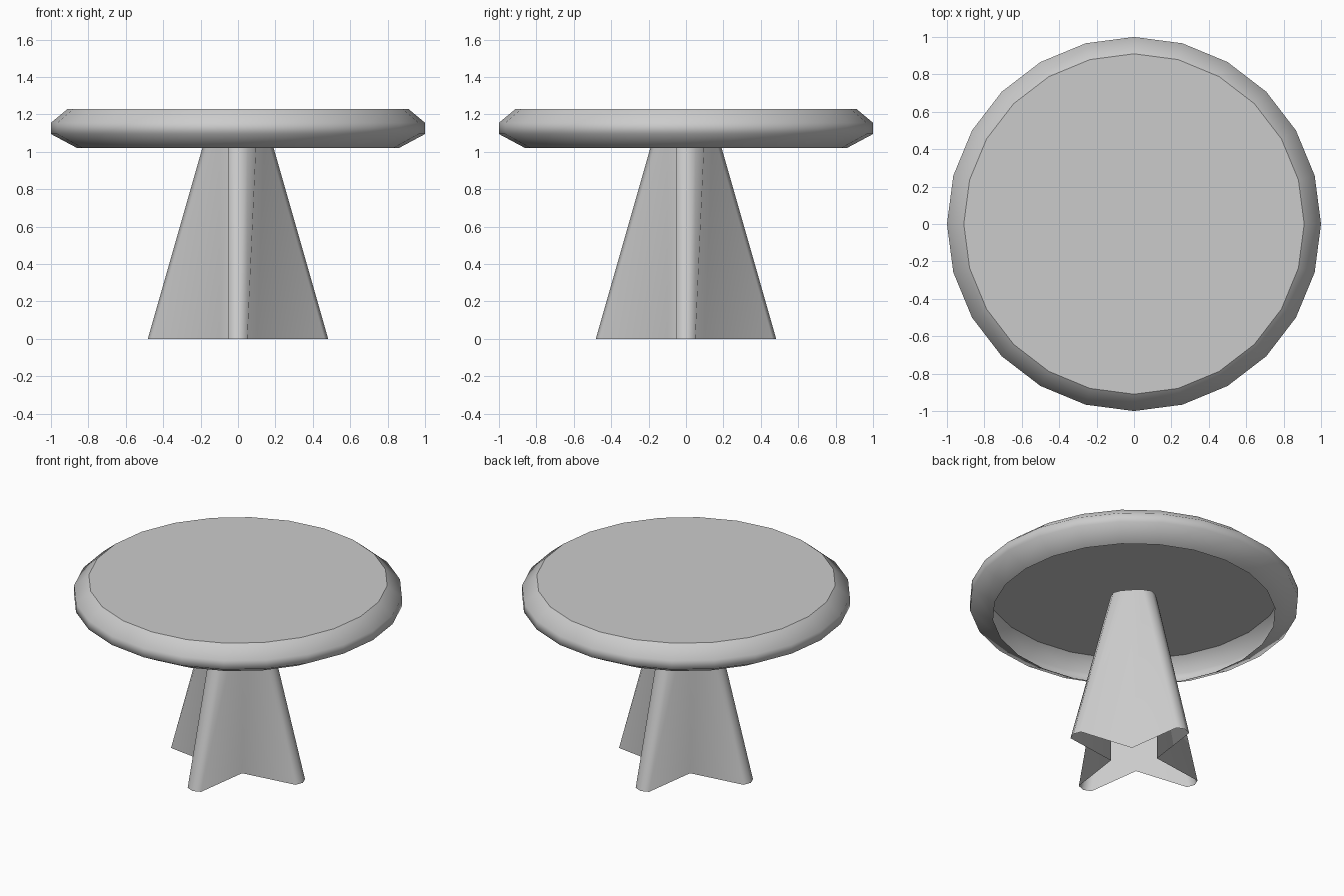
import bpy, bmesh
from math import cos, sin, pi

if "Cube" in bpy.data.objects:
    bpy.data.objects.remove(bpy.data.objects["Cube"])


def ring(bm, points, z):
    return [bm.verts.new((x, y, z)) for x, y in points]


def bridge(bm, lower, upper, triangulate=False):
    n = len(lower)
    for i in range(n):
        j = (i + 1) % n
        if triangulate:
            bm.faces.new((lower[i], lower[j], upper[j])).smooth = True
            bm.faces.new((lower[i], upper[j], upper[i])).smooth = True
        else:
            bm.faces.new((lower[i], lower[j], upper[j], upper[i])).smooth = True


def finish(name, bm):
    bm.normal_update()
    mesh = bpy.data.meshes.new(name)
    bm.to_mesh(mesh)
    bm.free()
    obj = bpy.data.objects.new(name, mesh)
    bpy.context.collection.objects.link(obj)
    return obj


def circle(r, n=24):
    return [(r * cos(2 * pi * i / n), r * sin(2 * pi * i / n)) for i in range(n)]


def cross(tip):
    # one arm (corner, tip, corner, valley), turned four times
    arm = [(tip - 0.02, -0.05), (tip, 0), (tip - 0.02, 0.05), (0.1, 0.1)]
    pts = []
    for k in range(4):
        c, s = round(cos(k * pi / 2)), round(sin(k * pi / 2))
        pts += [(x * c - y * s, x * s + y * c) for x, y in arm]
    return pts


# tabletop: bevelled rim with a flat top, hollow and open underneath
bm = bmesh.new()
profile = [(0.86, 1.02), (1.0, 1.095), (1.0, 1.155), (0.91, 1.23)]
rings = [ring(bm, circle(r), z) for r, z in profile]
for a, b in zip(rings, rings[1:]):
    bridge(bm, a, b)
top = bm.faces.new(rings[-1])
for e in top.edges:
    e.smooth = False
finish("tabletop", bm)

# pedestal: tapering four-armed hollow shell, open at both ends
bm = bmesh.new()
bridge(bm, ring(bm, cross(0.482), 0), ring(bm, cross(0.165), 1.11), True)
finish("pedestal", bm)
